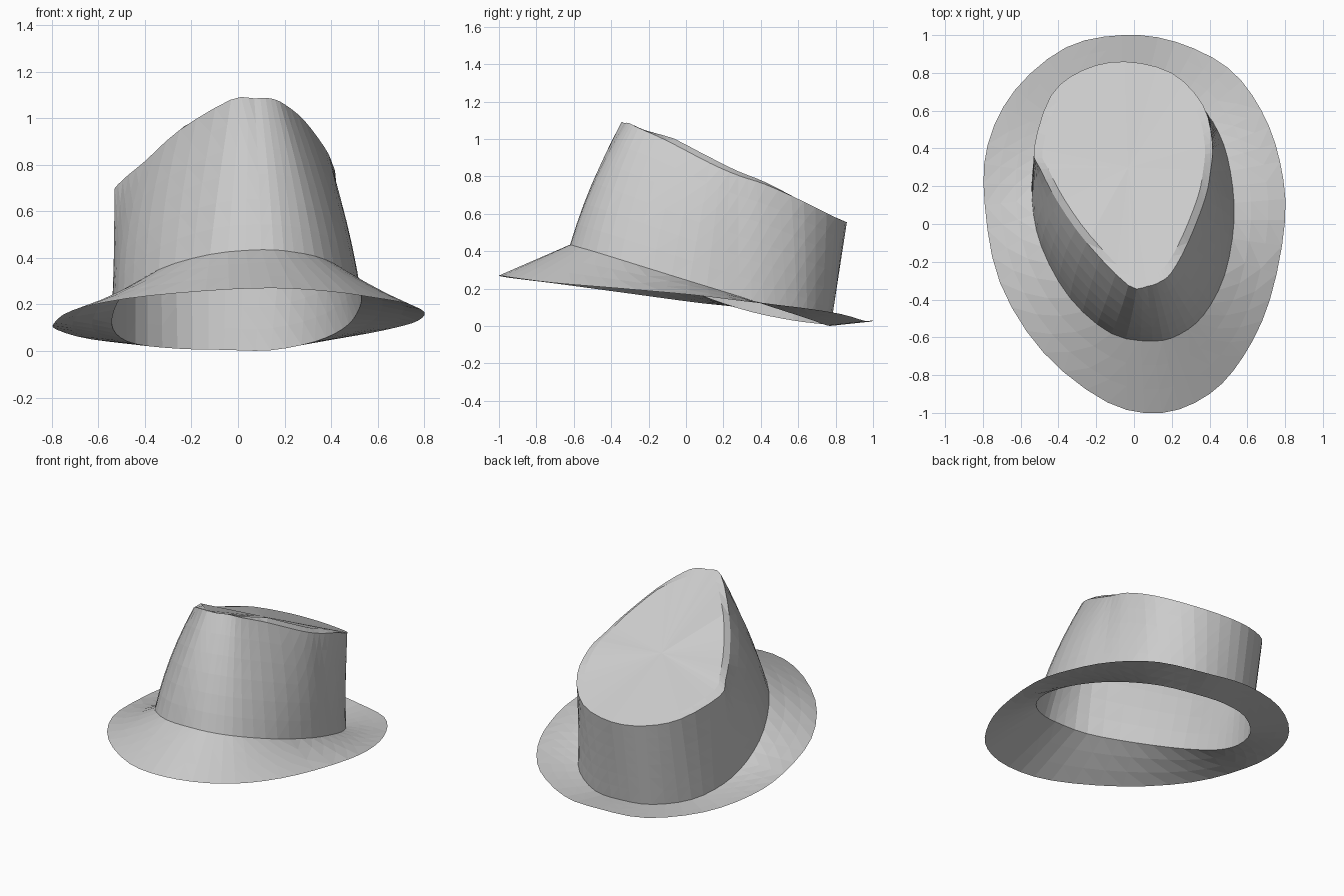
import bpy, bmesh
from mathutils import Vector

if "Cube" in bpy.data.objects:
    bpy.data.objects.remove(bpy.data.objects["Cube"])

# Control loops, starting at the front and running to the right, back and left
BRIM_EDGE = [(.15, -1, .27), (.4, -.9, .255), (.58, -.7, .23), (.72, -.4, .205),
             (.80, .02, .168), (.773, .33, .13), (.675, .6, .10), (.5, .825, .065),
             (.22, .965, .025), (-.06, 1, .03), (-.36, .935, .025), (-.63, .71, .05),
             (-.775, .42, .09), (-.79, .1, .12), (-.71, -.31, .175),
             (-.48, -.68, .225), (-.14, -.945, .258)]
CROWN_BASE = [(.1, -.62, .435), (.24, -.585, .425), (.37, -.48, .395), (.48, -.27, .33),
              (.53, .02, .24), (.51, .28, .16), (.45, .48, .095), (.33, .65, .04),
              (.14, .755, .003), (-.06, .775, .005), (-.26, .73, .01), (-.44, .57, .03),
              (-.525, .35, .075), (-.54, .13, .145), (-.49, -.12, .245),
              (-.34, -.39, .35), (-.12, -.58, .415)]
CROWN_RIM = [(.07, -.33, 1.085), (.14, -.305, 1.085), (.2, -.255, 1.06),
             (.285, -.1, .99), (.375, .13, .87), (.405, .28, .805), (.415, .43, .755),
             (.365, .63, .665), (.2, .8, .58), (-.05, .86, .555), (-.27, .815, .57),
             (-.44, .68, .61), (-.53, .4, .68), (-.495, .29, .735), (-.4, .11, .815),
             (-.25, -.1, .95), (-.03, -.325, 1.08)]
PANEL_CENTRE = Vector((-.03, .3, .795))
STEPS = 3


def smooth_loop(points):
    """Closed Catmull-Rom loop through the control points."""
    p = [Vector(q) for q in points]
    n, out = len(p), []
    for i in range(n):
        a, b, c, d = p[i - 1], p[i], p[(i + 1) % n], p[(i + 2) % n]
        for k in range(STEPS):
            t = k / STEPS
            v = .5 * (2 * b + (c - a) * t + (2 * a - 5 * b + 4 * c - d) * t * t
                      + (3 * b - a - 3 * c + d) * t ** 3)
            v.z = max(v.z, 0)
            out.append(v)
    return out


def blend(a, b, count, bulge=0):
    """Rings from loop a to loop b, optionally bowed outward at the front."""
    rings = []
    for k in range(count + 1):
        t, ring = k / count, []
        for u, v in zip(a, b):
            w = u.lerp(v, t)
            out = Vector((w.x, w.y - .1, 0)).normalized()
            front = max(0, min(1, (.25 - u.y) / .4))
            ring.append(w + out * bulge * front * 4 * t * (1 - t))
        rings.append(ring)
    return rings


def loft(name, rings, tip=None):
    bm = bmesh.new()
    rows = [[bm.verts.new(v) for v in ring] for ring in rings]
    n = len(rows[0])
    for lo, hi in zip(rows, rows[1:]):
        for i in range(n):
            j = (i + 1) % n
            bm.faces.new((lo[i], lo[j], hi[j], hi[i]))
    if tip is not None:
        t = bm.verts.new(tip)
        for i in range(n):
            bm.faces.new((rows[-1][i], rows[-1][(i + 1) % n], t))
    bmesh.ops.triangulate(bm, faces=[f for f in bm.faces if len(f.verts) == 4])
    mesh = bpy.data.meshes.new(name)
    bm.to_mesh(mesh)
    bm.free()
    obj = bpy.data.objects.new(name, mesh)
    bpy.context.collection.objects.link(obj)
    return obj


edge, base, rim = map(smooth_loop, (BRIM_EDGE, CROWN_BASE, CROWN_RIM))

# Sloping brim and tapered crown wall
loft("brim", blend(edge, base, 3))
loft("crown_wall", blend(base, rim, 6, bulge=.025))

# Slanted top: narrow bevel strip along the sides around a nearly flat panel
lip = []
for v in rim:
    w = v.lerp(PANEL_CENTRE, .09)
    w.z += .03 * max(0, min(1, (.65 - v.y) / .5, (v.y + .3) / .2))
    lip.append(w)
centre_ring = [v.lerp(PANEL_CENTRE, .55) for v in lip]
loft("crown_top", [rim, lip, centre_ring], PANEL_CENTRE)
